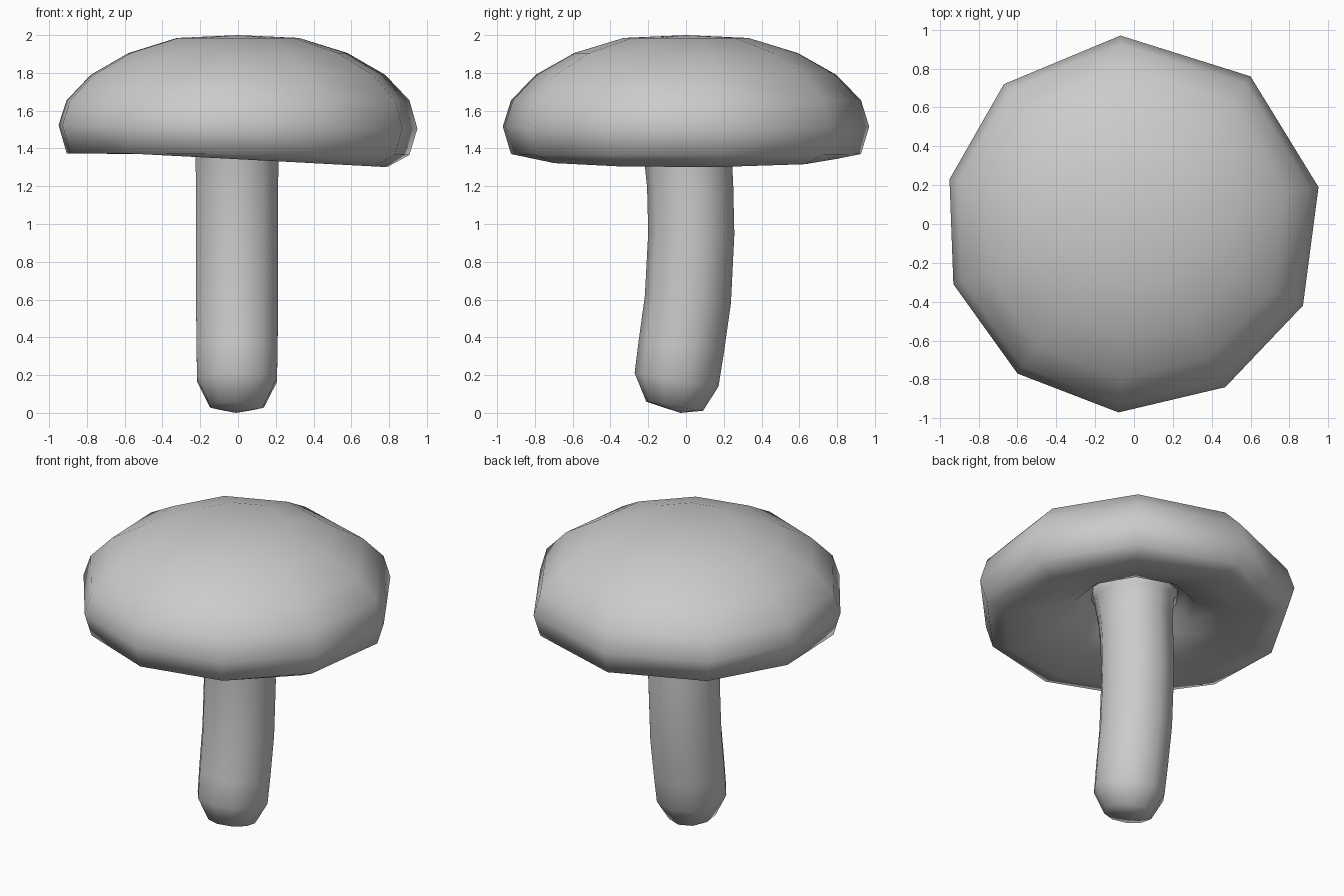
import bpy, bmesh, math

if "Cube" in bpy.data.objects:
    bpy.data.objects.remove(bpy.data.objects["Cube"])


def skin(name, rings, start=None, end=None):
    """Bridge equal-length rings of points, closing each end with a point if given."""
    bm = bmesh.new()
    loops = [[bm.verts.new(p) for p in ring] for ring in rings]
    n = len(loops[0])
    for a, b in zip(loops, loops[1:]):
        for i in range(n):
            j = (i + 1) % n
            bm.faces.new((a[i], a[j], b[j], b[i]))
    for tip, loop in ((start, loops[0]), (end, loops[-1])):
        if tip:
            v = bm.verts.new(tip)
            for i in range(n):
                bm.faces.new((v, loop[i], loop[(i + 1) % n]))
    bmesh.ops.recalc_face_normals(bm, faces=bm.faces)
    for f in bm.faces:
        f.smooth = True
    mesh = bpy.data.meshes.new(name)
    bm.to_mesh(mesh)
    bm.free()
    obj = bpy.data.objects.new(name, mesh)
    bpy.context.collection.objects.link(obj)
    return obj


# Cap: uneven ten-sided outline scaled along a dome profile, hollow underneath
outline = [(-0.07, 0.97), (-0.67, 0.72), (-0.95, 0.23), (-0.93, -0.31), (-0.60, -0.77),
           (-0.08, -0.97), (0.47, -0.84), (0.87, -0.42), (0.95, 0.19), (0.60, 0.76)]
# (scale, height, sideways slope)
profile = [(0.34, 1.985, 0), (0.61, 1.905, 0), (0.82, 1.79, 0), (0.955, 1.655, 0),
           (1.0, 1.515, -0.01), (0.955, 1.37, -0.005), (0.83, 1.343, -0.053),
           (0.60, 1.39, -0.04), (0.38, 1.46, -0.02), (0.32, 1.54, 0)]
cap_rings = [[(x * s, y * s, z + slope * x * s) for x, y in outline]
             for s, z, slope in profile]
skin("cap", cap_rings, (0, 0, 2.0), (0, 0, 1.56))

# Stem: ten-sided rings following a slight bend, rounded at the foot
# (centre y, centre z, radius, ring tilt)
path = [(-0.06, 0.035, 0.15, -0.16), (-0.05, 0.175, 0.222, -0.16), (-0.025, 0.35, 0.226, -0.13),
        (0.01, 0.60, 0.228, -0.08), (0.028, 0.95, 0.228, -0.02), (0.022, 1.20, 0.228, 0.03),
        (0.01, 1.36, 0.232, 0.04), (0.0, 1.50, 0.25, 0), (0.0, 1.56, 0.28, 0)]
stem_rings = []
for cy, cz, r, tilt in path:
    ring = []
    for i in range(10):
        a = math.pi / 2 + i * math.tau / 10
        dy = r * math.sin(a)
        ring.append((-0.005 + r * math.cos(a), cy + dy, cz + tilt * dy))
    stem_rings.append(ring)
skin("stem", stem_rings, (-0.01, -0.03, 0.0), (0, 0, 1.58))
